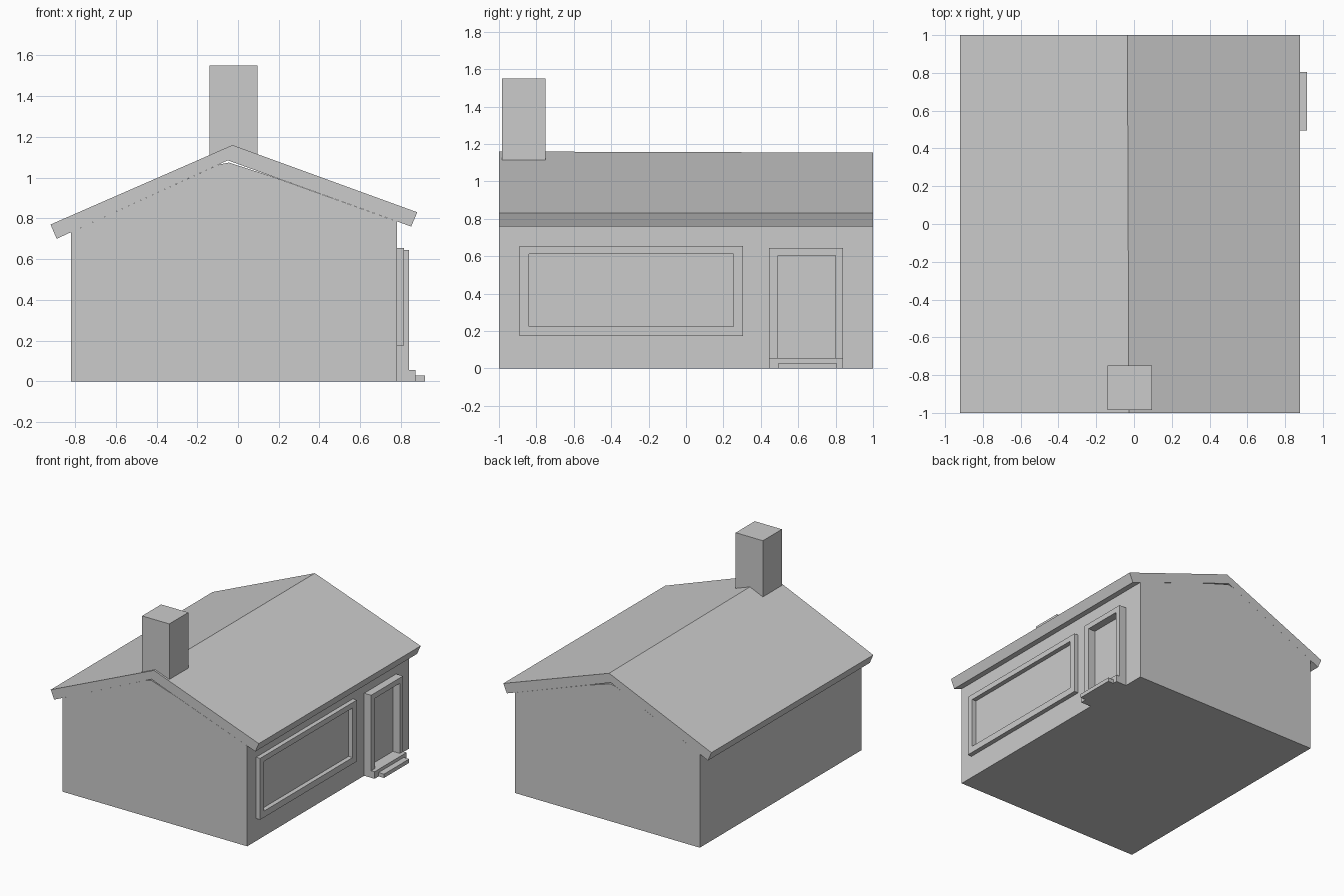
import bpy, bmesh

if "Cube" in bpy.data.objects:
    bpy.data.objects.remove(bpy.data.objects["Cube"])


def finish(name, bm):
    bmesh.ops.recalc_face_normals(bm, faces=bm.faces)
    me = bpy.data.meshes.new(name)
    bm.to_mesh(me)
    bm.free()
    ob = bpy.data.objects.new(name, me)
    bpy.context.collection.objects.link(ob)
    return ob


def prism(name, front, back=None):
    """Solid between an x,z profile at y=-1 and the matching one at y=1."""
    bm = bmesh.new()
    a = [bm.verts.new((x, -1, z)) for x, z in front]
    b = [bm.verts.new((x, 1, z)) for x, z in (back or front)]
    bm.faces.new(a)
    bm.faces.new(b[::-1])
    for i in range(len(a)):
        j = (i + 1) % len(a)
        bm.faces.new((a[i], b[i], b[j], a[j]))
    return finish(name, bm)


def box(name, x, y, z):
    bm = bmesh.new()
    bmesh.ops.create_cube(bm, size=1)
    for v in bm.verts:
        v.co = [r[0] if c < 0 else r[1] for c, r in zip(v.co, (x, y, z))]
    return finish(name, bm)


def frame(name, x, outer, inner):
    """Rectangular ring on the right wall; rectangles are y0, y1, z0, z1."""
    bm = bmesh.new()
    rings = [[bm.verts.new((x[0], y, z)) for y, z in
              ((r[0], r[2]), (r[1], r[2]), (r[1], r[3]), (r[0], r[3]))]
             for r in (outer, inner)]
    o, n = rings
    for i in range(4):
        j = (i + 1) % 4
        bm.faces.new((o[i], o[j], n[j], n[i]))
    ext = bmesh.ops.extrude_face_region(bm, geom=bm.faces[:], use_keep_orig=True)
    for v in ext["geom"]:
        if isinstance(v, bmesh.types.BMVert):
            v.co.x = x[1]
    return finish(name, bm)


# House body, its peak stopping just short of the roof underside
prism("house_body", [(-0.82, 0), (0.78, 0), (0.78, 0.785), (0.16, 1.008),
                     (-0.045, 1.074), (-0.095, 1.064), (-0.82, 0.732)])

# Roof with overhanging eaves and a very slightly sloping ridge
eaves = [(-0.92, 0.77), (-0.89, 0.70), (-0.05, 1.085), (0.85, 0.76), (0.88, 0.83)]
prism("roof", eaves + [(-0.027, 1.16)], eaves + [(-0.035, 1.154)])

# Chimney
box("chimney", (-0.14, 0.095), (-0.985, -0.75), (1.09, 1.55))

# Window and door surrounds
frame("window_frame", (0.78, 0.815), (-0.89, 0.305, 0.175, 0.655),
      (-0.84, 0.253, 0.225, 0.613))
frame("door_frame", (0.78, 0.84), (0.445, 0.84, 0, 0.645),
      (0.492, 0.80, 0.05, 0.603))

# Door steps
box("upper_step", (0.78, 0.87), (0.445, 0.84), (0, 0.055))
box("lower_step", (0.87, 0.917), (0.495, 0.805), (0, 0.03))
